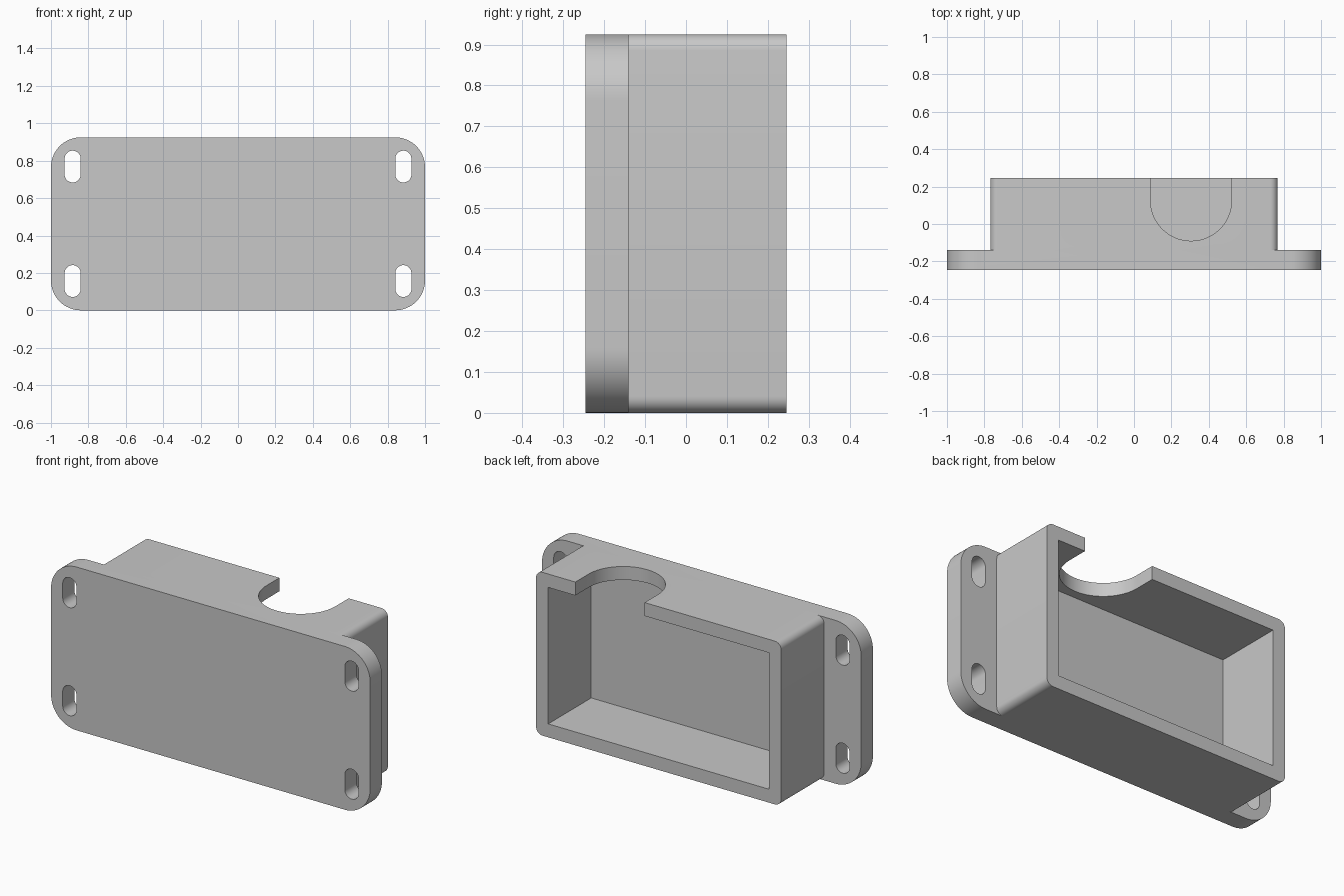
import bpy, bmesh, math
from mathutils import Matrix

cube = bpy.data.objects.get("Cube")
if cube:
    bpy.data.objects.remove(cube, do_unlink=True)

HEIGHT = 0.925
MID = HEIGHT / 2
FRONT, PLATE_BACK, BACK = -0.245, -0.14, 0.245
BOX_HALF = 0.768
WALL = 0.076

grey = bpy.data.materials.new("light grey plastic")
grey.use_nodes = True
colour = (0.58, 0.58, 0.58, 1)
grey.diffuse_color = colour
grey.node_tree.nodes["Principled BSDF"].inputs["Base Color"].default_value = colour


def rounded_rect(cx, cy, w, h, r, steps=16):
    """Outline of a rectangle with round corners (r = 0 gives sharp ones)."""
    if r == 0:
        steps = 0
    pts = []
    for i, (sx, sy) in enumerate([(1, 1), (-1, 1), (-1, -1), (1, -1)]):
        for k in range(steps + 1):
            a = math.pi / 2 * (i + k / max(steps, 1))
            p = (cx + sx * (w / 2 - r) + r * math.cos(a),
                 cy + sy * (h / 2 - r) + r * math.sin(a))
            if not pts or math.dist(p, pts[-1]) > 1e-5:
                pts.append(p)
    if math.dist(pts[0], pts[-1]) < 1e-5:
        pts.pop()
    return pts


def prism(name, outline, start, end, axis):
    """Extrude an outline along y (outline in x, z) or z (outline in x, y)."""
    bm = bmesh.new()
    place = (lambda a, b: (a, start, b)) if axis == "y" else (lambda a, b: (a, b, start))
    face = bm.faces.new([bm.verts.new(place(a, b)) for a, b in outline])
    moved = bmesh.ops.extrude_face_region(bm, geom=[face])["geom"]
    d = end - start
    bmesh.ops.translate(bm, vec=(0, d, 0) if axis == "y" else (0, 0, d),
                        verts=[v for v in moved if isinstance(v, bmesh.types.BMVert)])
    bmesh.ops.recalc_face_normals(bm, faces=bm.faces)
    mesh = bpy.data.meshes.new(name)
    bm.to_mesh(mesh)
    bm.free()
    mesh.materials.append(grey)
    obj = bpy.data.objects.new(name, mesh)
    bpy.context.collection.objects.link(obj)
    return obj


def combine(target, tool, operation):
    """Apply a boolean and remove the tool object."""
    mod = target.modifiers.new("boolean", "BOOLEAN")
    mod.operation, mod.object, mod.solver = operation, tool, "EXACT"
    bpy.ops.object.select_all(action="DESELECT")
    bpy.context.view_layer.objects.active = target
    target.select_set(True)
    bpy.ops.object.modifier_apply(modifier=mod.name)
    bpy.data.objects.remove(tool, do_unlink=True)


# Mounting plate joined to the box behind it
enclosure = prism("enclosure", rounded_rect(0, MID, 2, HEIGHT, 0.16),
                  FRONT, PLATE_BACK, "y")
box = prism("box", rounded_rect(0, MID, 2 * BOX_HALF, HEIGHT, 0.04, 8),
            PLATE_BACK - 0.05, BACK, "y")
combine(enclosure, box, "UNION")

# Open cavity at the back
cavity = prism("cavity", rounded_rect(0, MID, 2 * (BOX_HALF - WALL), HEIGHT - 2 * WALL, 0),
               PLATE_BACK, BACK + 0.1, "y")
combine(enclosure, cavity, "DIFFERENCE")

# U-shaped notch through the top wall
NOTCH_X, NOTCH_Y, NOTCH_R = 0.305, 0.127, 0.217
notch_outline = [(NOTCH_X + NOTCH_R, BACK + 0.1), (NOTCH_X - NOTCH_R, BACK + 0.1)]
for k in range(41):
    a = math.pi * (1 + k / 40)
    notch_outline.append((NOTCH_X + NOTCH_R * math.cos(a), NOTCH_Y + NOTCH_R * math.sin(a)))
notch = prism("notch", notch_outline, HEIGHT - 2 * WALL, HEIGHT + 0.1, "z")
combine(enclosure, notch, "DIFFERENCE")

# Four screw slots
for sx in (-1, 1):
    for sz in (-1, 1):
        slot = prism("slot", rounded_rect(sx * 0.884, MID + sz * 0.306, 0.086, 0.17, 0.043),
                     FRONT - 0.1, PLATE_BACK + 0.1, "y")
        combine(enclosure, slot, "DIFFERENCE")

# Merge flush faces and shade the rounded corners smooth
bm = bmesh.new()
bm.from_mesh(enclosure.data)
bmesh.ops.remove_doubles(bm, verts=bm.verts, dist=1e-5)
bmesh.ops.dissolve_limit(bm, angle_limit=math.radians(0.5), verts=bm.verts, edges=bm.edges)
bm.to_mesh(enclosure.data)
bm.free()
bpy.ops.object.shade_smooth_by_angle(angle=math.radians(30))
